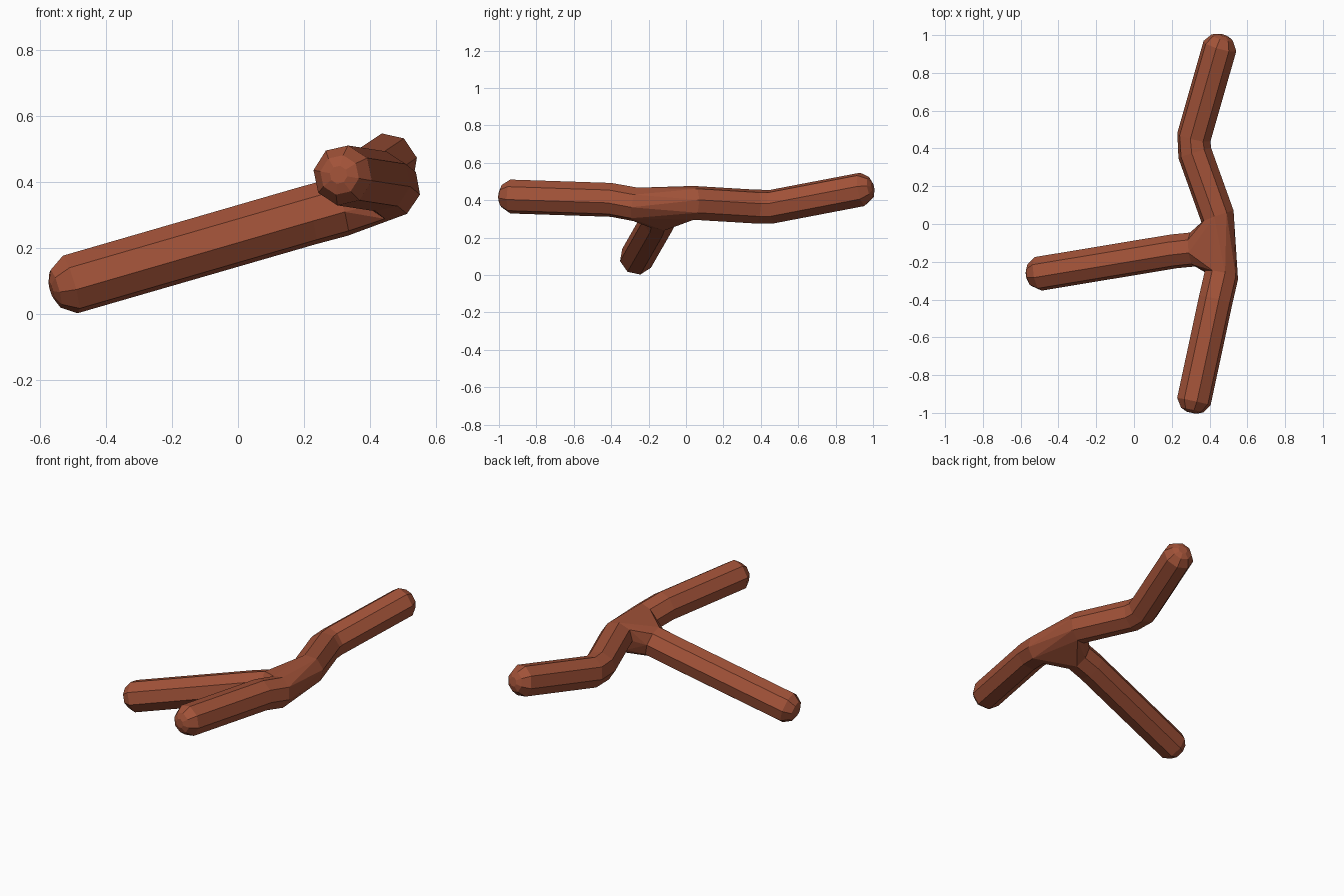
import bpy, bmesh
from math import cos, sin, radians, tau
from mathutils import Vector

if "Cube" in bpy.data.objects:
    bpy.data.objects.remove(bpy.data.objects["Cube"])

SIDES = 8
bm = bmesh.new()


def ring(centre, direction, radius, phase=10):
    u = direction.cross(Vector((0, 0, 1))).normalized()
    v = u.cross(direction).normalized()
    verts = []
    for i in range(SIDES):
        a = radians(phase) + tau * i / SIDES
        verts.append(bm.verts.new(centre + radius * (cos(a) * u + sin(a) * v)))
    return verts


def limb(points, radius=0.092):
    """Octagonal tube from the fork outwards, bevelled tip; returns the open ring."""
    pts = [Vector(p) for p in points]
    rings = []
    for i, p in enumerate(pts):
        before = pts[max(i - 1, 0)]
        after = pts[min(i + 1, len(pts) - 1)]
        rings.append(ring(p, (after - before).normalized(), radius))
    end = (pts[-1] - pts[-2]).normalized()
    rings.append(ring(pts[-1] + end * 0.046, end, radius * 0.66))
    rings.append(ring(pts[-1] + end * 0.06, end, radius * 0.3))
    for a, b in zip(rings, rings[1:]):
        for i in range(SIDES):
            j = (i + 1) % SIDES
            bm.faces.new((a[i], a[j], b[j], b[i]))
    bm.faces.new(rings[-1])
    return rings[0]


# Three limbs meeting at the fork
front = limb([(0.463, -0.27, 0.378), (0.433, -0.40, 0.402), (0.317, -0.94, 0.42)])
back = limb([(0.442, 0.04, 0.386), (0.322, 0.375, 0.366), (0.317, 0.46, 0.366),
             (0.455, 0.942, 0.458)])
side = limb([(0.31, -0.135, 0.325), (0.21, -0.145, 0.298), (-0.508, -0.264, 0.09)])

# Fork: hull between the open rings, without the hidden inner caps
hull = bmesh.ops.convex_hull(bm, input=front + back + side)
rings = [set(front), set(back), set(side)]
faces = [f for f in hull["geom"] if isinstance(f, bmesh.types.BMFace)]
inner = [f for f in faces if any(set(f.verts) <= r for r in rings)]
bmesh.ops.delete(bm, geom=inner, context="FACES_ONLY")
bmesh.ops.recalc_face_normals(bm, faces=bm.faces)

mesh = bpy.data.meshes.new("forked_branch")
bm.to_mesh(mesh)
bm.free()
branch = bpy.data.objects.new("forked_branch", mesh)
bpy.context.collection.objects.link(branch)

# Red-brown bark
bark = bpy.data.materials.new("bark")
bark.diffuse_color = (0.36, 0.085, 0.04, 1)
bark.use_nodes = True
bark.node_tree.nodes["Principled BSDF"].inputs["Base Color"].default_value = bark.diffuse_color
mesh.materials.append(bark)
